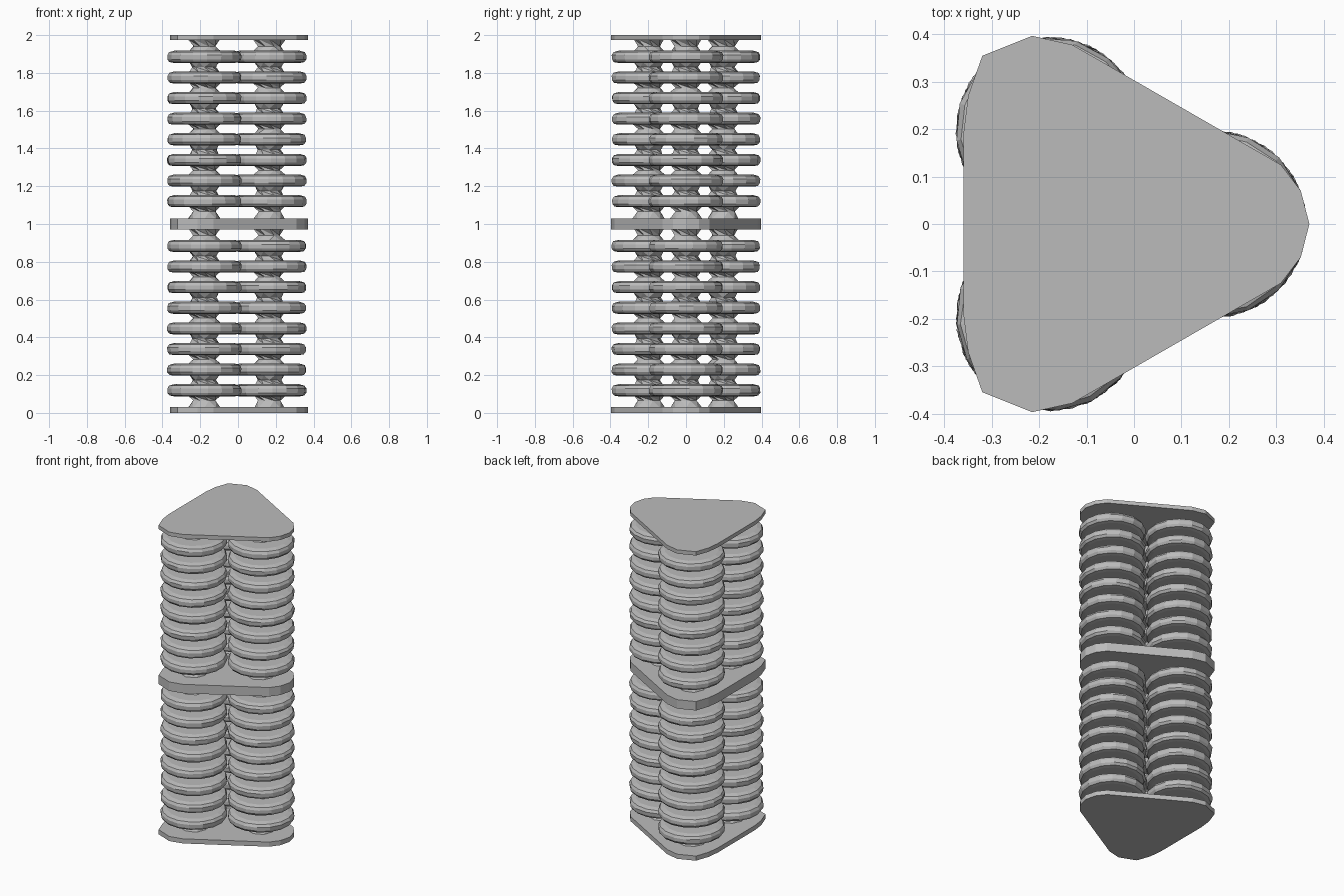
import bpy, bmesh, math, random

random.seed(4)
cube = bpy.data.objects.get("Cube")
if cube:
    bpy.data.objects.remove(cube)

grey = bpy.data.materials.new("plain grey")
grey.use_nodes = True
COLOUR = (0.5, 0.5, 0.5, 1)
grey.diffuse_color = COLOUR
grey.node_tree.nodes["Principled BSDF"].inputs["Base Color"].default_value = COLOUR


def finish(name, bm):
    bmesh.ops.recalc_face_normals(bm, faces=bm.faces)
    mesh = bpy.data.meshes.new(name)
    bm.to_mesh(mesh)
    bm.free()
    mesh.materials.append(grey)
    obj = bpy.data.objects.new(name, mesh)
    bpy.context.collection.objects.link(obj)
    return obj


def lathe(bm, centre, profile, sides, turn=0.0, twist=0.0, jitter=0.0):
    """Capped rings of (radius, z), each turned a little further than the last."""
    rings = []
    for i, (r, z) in enumerate(profile):
        ring = []
        for k in range(sides):
            a = turn + twist * (i % 2) + math.tau * k / sides
            rr = r * (1 + random.uniform(-jitter, jitter))
            ring.append(bm.verts.new((centre[0] + rr * math.cos(a),
                                      centre[1] + rr * math.sin(a), z)))
        rings.append(ring)
    for low, high in zip(rings, rings[1:]):
        for k in range(sides):
            n = (k + 1) % sides
            if twist:
                bm.faces.new((low[k], low[n], high[k]))
                bm.faces.new((low[n], high[n], high[k]))
            else:
                bm.faces.new((low[k], low[n], high[n], high[k]))
    bm.faces.new(rings[0][::-1])
    bm.faces.new(rings[-1])


def plate(name, z0, z1):
    """Triangular plate with rounded corners."""
    half = [(0.37, 0.0), (0.352, 0.07), (0.31, 0.125), (-0.13, 0.378),
            (-0.215, 0.397), (-0.32, 0.355), (-0.35, 0.27), (-0.36, 0.19)]
    outline = half + [(x, -y) for x, y in reversed(half[1:])]
    bm = bmesh.new()
    face = bm.faces.new([bm.verts.new((x, y, z0)) for x, y in outline])
    top = bmesh.ops.extrude_face_region(bm, geom=[face])["geom"]
    moved = [v for v in top if isinstance(v, bmesh.types.BMVert)]
    bmesh.ops.translate(bm, verts=moved, vec=(0, 0, z1 - z0))
    return finish(name, bm)


plate("base_plate", 0.0, 0.03)
plate("middle_plate", 0.972, 1.03)
plate("top_plate", 1.975, 2.0)

COLUMNS = {"front": (-0.178, -0.197), "back": (-0.178, 0.197), "left": (0.166, 0.0)}
PITCH = 0.1092
# Rim section of one shed, relative to its middle height
SHED = [(0.165, -0.032), (0.186, -0.028), (0.196, -0.014),
        (0.197, 0.008), (0.188, 0.024), (0.16, 0.032)]

for tier, start, low, high in (("lower", 0.12, 0.025, 0.98),
                               ("upper", 1.121, 1.025, 1.98)):
    heights = [start + PITCH * i for i in range(8)]
    for side, centre in COLUMNS.items():
        # Stacked discs
        bm = bmesh.new()
        for z in heights:
            lathe(bm, centre, [(r, z + dz) for r, dz in SHED], 16,
                  turn=random.uniform(0, 0.4), jitter=0.008)
        finish(f"{tier}_{side}_discs", bm)

        # Core rod, flared where it meets discs and plates
        core = [(0.085, low)]
        for z in heights:
            core += [(0.062, z - 0.055), (0.082, z - 0.03), (0.082, z + 0.03)]
        core += [(0.062, heights[-1] + 0.055), (0.085, high)]
        bm = bmesh.new()
        lathe(bm, centre, core, 8, twist=math.pi / 8, jitter=0.06)
        finish(f"{tier}_{side}_core", bm)
